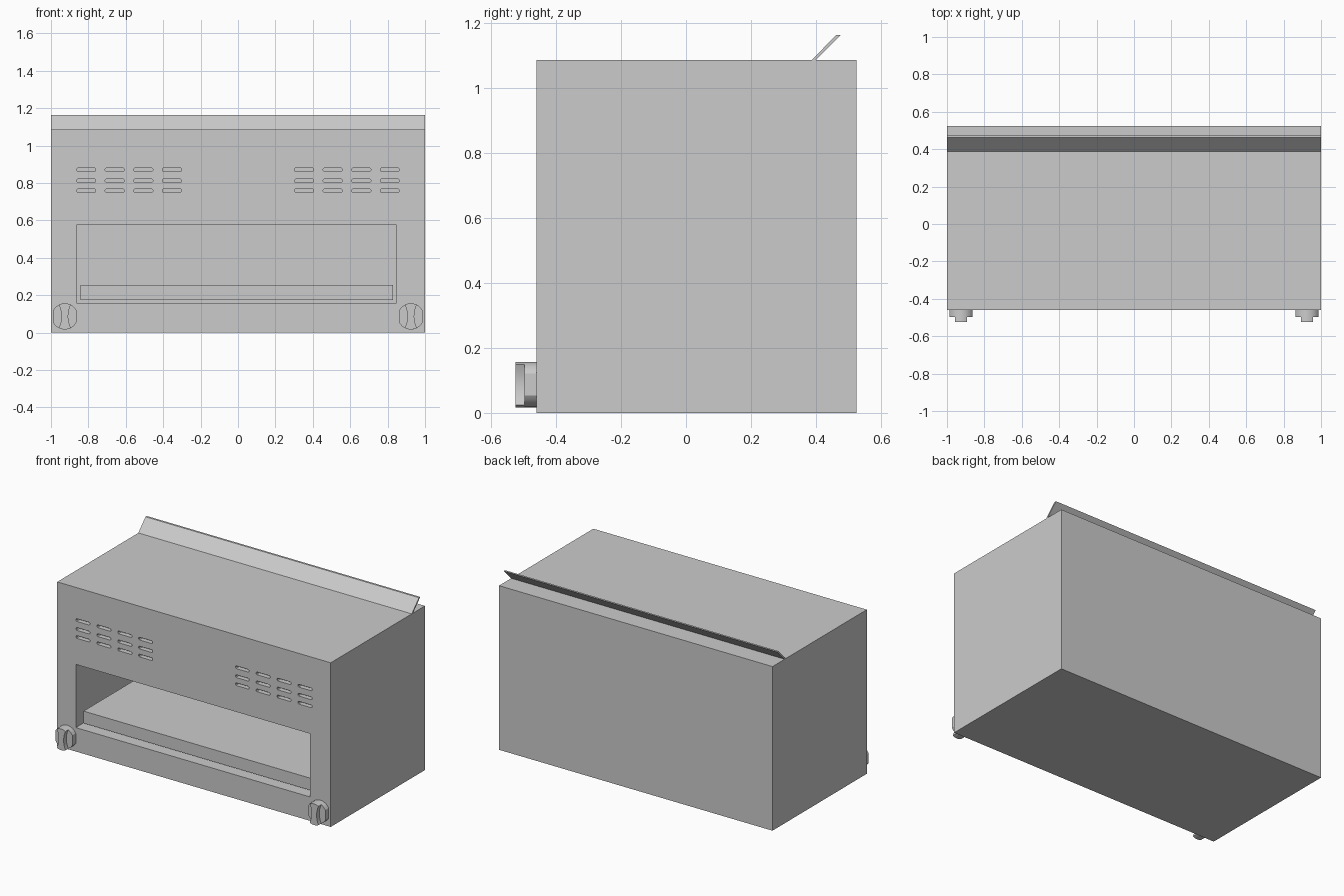
import bpy, bmesh, math
from mathutils import Vector

if "Cube" in bpy.data.objects:
    bpy.data.objects.remove(bpy.data.objects["Cube"])


def add_prism(bm, points, axis, lo, hi):
    """Extrude a 2D profile: axis 'y' takes (x, z) points, axis 'x' takes (y, z)."""
    def place(p, d):
        return (p[0], d, p[1]) if axis == 'y' else (d, p[0], p[1])
    a = [bm.verts.new(place(p, lo)) for p in points]
    b = [bm.verts.new(place(p, hi)) for p in points]
    faces = [bm.faces.new(a), bm.faces.new(b[::-1])]
    n = len(points)
    for i in range(n):
        j = (i + 1) % n
        faces.append(bm.faces.new((a[j], a[i], b[i], b[j])))
    bmesh.ops.recalc_face_normals(bm, faces=faces)


def make(name, prisms):
    bm = bmesh.new()
    for p in prisms:
        add_prism(bm, *p)
    me = bpy.data.meshes.new(name)
    bm.to_mesh(me)
    bm.free()
    ob = bpy.data.objects.new(name, me)
    bpy.context.collection.objects.link(ob)
    return ob


def rect(x0, x1, z0, z1):
    return [(x0, z0), (x1, z0), (x1, z1), (x0, z1)]


def slot(x0, x1, z0, z1, c=0.005):
    return [(x0 + c, z0), (x1 - c, z0), (x1, z0 + c), (x1, z1 - c),
            (x1 - c, z1), (x0 + c, z1), (x0, z1 - c), (x0, z0 + c)]


FRONT, BACK, TOP = -0.46, 0.525, 1.085

# Cabinet with cooking cavity and vent slots cut out
body = make("cabinet", [(rect(-1, 1, 0, TOP), 'y', FRONT, BACK)])
cuts = [(rect(-0.864, 0.847, 0.158, 0.576), 'y', FRONT - 0.1, 0.46)]
for z in (0.759, 0.812, 0.871):
    for i in range(4):
        x = 0.302 + i * 0.153
        for x0, x1 in ((x, x + 0.102), (-x - 0.102, -x)):
            cuts.append((slot(x0, x1, z - 0.009, z + 0.009), 'y', FRONT - 0.1, FRONT + 0.03))
cutter = make("cutter", cuts)
cutter.hide_render = True
mod = body.modifiers.new("openings", 'BOOLEAN')
mod.operation = 'DIFFERENCE'
mod.solver = 'EXACT'
mod.object = cutter
bpy.context.view_layer.objects.active = body
bpy.ops.object.modifier_apply(modifier=mod.name)
bpy.data.objects.remove(cutter)

# Tray inside the cavity
make("tray", [(rect(-0.843, 0.83, 0.174, 0.254), 'y', -0.41, 0.46)])

# Slanted splash guard on top
make("top_guard", [([(0.387, TOP), (0.398, TOP), (0.476, 1.163), (0.462, 1.163)], 'x', -1, 1)])

# Knobs: disc with flattened sides and a pinched grip
R, FLAT = 0.07, 0.0615


def arc(r, a0, a1, n):
    return [(r * math.cos(a0 + (a1 - a0) * i / n), r * math.sin(a0 + (a1 - a0) * i / n))
            for i in range(n + 1)]


a = math.acos(FLAT / R)
disc = arc(R, a, math.pi - a, 12) + arc(R, math.pi + a, 2 * math.pi - a, 12)

g = math.acos(0.032 / R)
zg = R * math.sin(g)
side = [(0.018 + 0.014 * (k / 4) ** 2, zg * k / 4) for k in range(-3, 4)]
grip = (arc(R, g, math.pi - g, 6) + [(-x, -z) for x, z in side]
        + arc(R, math.pi + g, 2 * math.pi - g, 6) + side)

for name, cx in (("knob_left", -0.926), ("knob_right", 0.924)):
    def at(pts):
        return [(x + cx, z + 0.087) for x, z in pts]
    knob = make(name, [(at(disc), 'y', -0.496, FRONT), (at(grip), 'y', -0.525, -0.496)])
    bpy.ops.object.select_all(action='DESELECT')
    knob.select_set(True)
    bpy.context.view_layer.objects.active = knob
    bpy.ops.object.shade_smooth_by_angle(angle=math.radians(25))
